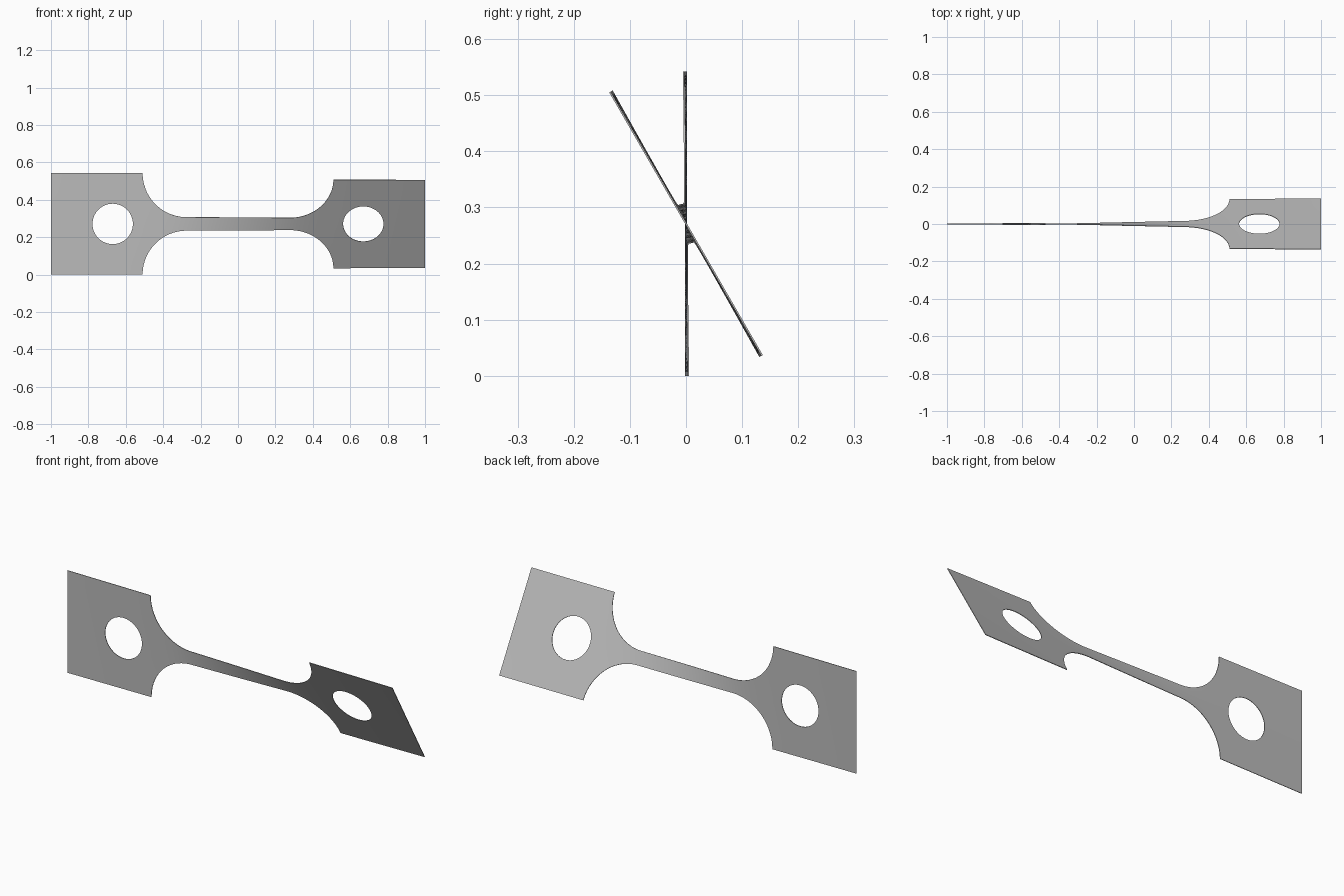
import bpy, bmesh, math

cube = bpy.data.objects.get("Cube")
if cube:
    bpy.data.objects.remove(cube, do_unlink=True)

GRIP, GAUGE = 0.271, 0.036        # half heights of the grip tabs and the narrow bar
FILLET_X, FILLET_R = 0.275, 0.235  # start and radius of the shoulder fillets
HOLE_X, HOLE_R = 0.67, 0.108
TWIST, THICK, ROWS = math.radians(30), 0.003, 4


def half_height(x):
    d = abs(x) - FILLET_X
    if d <= 0:
        return GAUGE
    if d >= FILLET_R - 1e-6:
        return GRIP
    return GAUGE + FILLET_R - math.sqrt(FILLET_R ** 2 - d * d)


def hole_height(x):
    return math.sqrt(max(0, HOLE_R ** 2 - (abs(x) - HOLE_X) ** 2))


def spaced(a, b, n, ease=None):
    """Stations from a up to b; easing crowds them where an arc is steep."""
    return [a + (b - a) * (ease(i / n) if ease else i / n) for i in range(n)]


# Stations along the bar, mirrored about the middle
end = FILLET_X + FILLET_R
half = (spaced(0, FILLET_X, 16)
        + spaced(FILLET_X, end, 20, lambda t: math.sin(t * math.pi / 2))
        + spaced(end, HOLE_X - HOLE_R, 2)
        + spaced(HOLE_X - HOLE_R, HOLE_X + HOLE_R, 32,
                 lambda t: (1 - math.cos(t * math.pi)) / 2)
        + spaced(HOLE_X + HOLE_R, 1, 6) + [1])
stations = [-x for x in reversed(half[1:])] + half

# Twist builds up fastest where the bar is narrow
angles = [0]
for a, b in zip(stations, stations[1:]):
    angles.append(angles[-1] + (b - a) * half_height((a + b) / 2) ** -1.5)
angles = [a / angles[-1] * TWIST for a in angles]

# Upper and lower strips that meet on the axis except around the holes
bm = bmesh.new()
for side in (1, -1):
    columns = []
    for x, ang in zip(stations, angles):
        low, high = hole_height(x), half_height(x)
        column = []
        for r in range(ROWS + 1):
            s = side * (low + (high - low) * r / ROWS)
            column.append(bm.verts.new((x, -s * math.sin(ang), GRIP + s * math.cos(ang))))
        columns.append(column)
    for p, q in zip(columns, columns[1:]):
        for r in range(ROWS):
            quad = (p[r], q[r], q[r + 1], p[r + 1])
            bm.faces.new(quad if side > 0 else quad[::-1])
bmesh.ops.remove_doubles(bm, verts=bm.verts, dist=1e-5)

# Give the sheet its thickness, centred on the middle surface
bm.normal_update()
for v in bm.verts:
    v.co += v.normal * THICK / 2
bmesh.ops.solidify(bm, geom=bm.faces[:], thickness=THICK)
bmesh.ops.recalc_face_normals(bm, faces=bm.faces)
mesh = bpy.data.meshes.new("twisted_test_bar")
bm.to_mesh(mesh)
bm.free()

bar = bpy.data.objects.new("twisted_test_bar", mesh)
bpy.context.collection.objects.link(bar)

steel = bpy.data.materials.new("light_grey")
steel.use_nodes = True
colour = (0.5, 0.5, 0.5, 1)
steel.diffuse_color = colour
steel.node_tree.nodes["Principled BSDF"].inputs["Base Color"].default_value = colour
mesh.materials.append(steel)

bpy.ops.object.select_all(action="DESELECT")
bar.select_set(True)
bpy.context.view_layer.objects.active = bar
bpy.ops.object.shade_smooth_by_angle(angle=math.radians(30))
